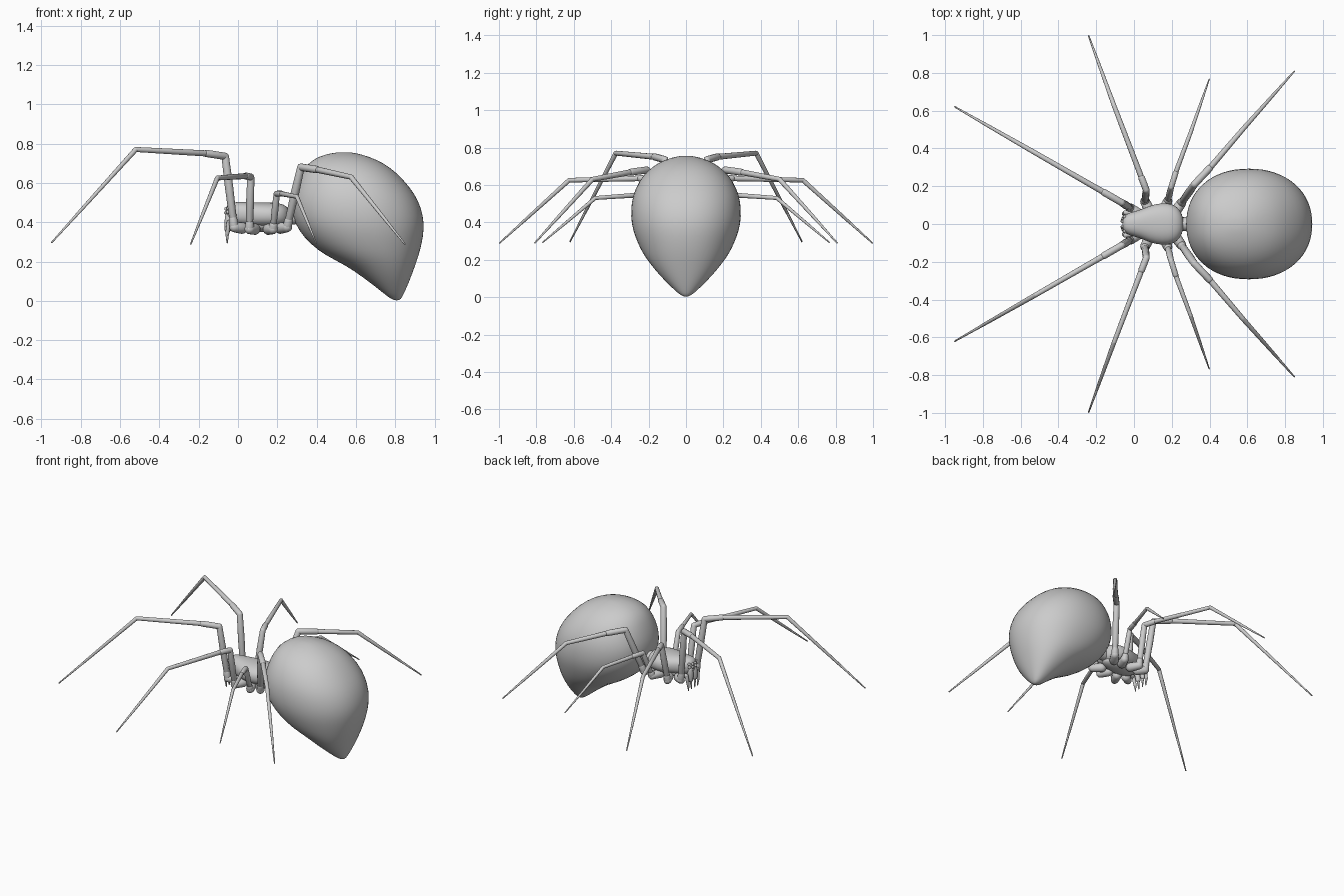
import bpy, bmesh, math
from mathutils import Vector

if "Cube" in bpy.data.objects:
    bpy.data.objects.remove(bpy.data.objects["Cube"])


def finish(bm, name, mirror=False, subsurf=0):
    bmesh.ops.recalc_face_normals(bm, faces=bm.faces)
    me = bpy.data.meshes.new(name)
    bm.to_mesh(me)
    bm.free()
    ob = bpy.data.objects.new(name, me)
    bpy.context.collection.objects.link(ob)
    for p in me.polygons:
        p.use_smooth = True
    if mirror:
        m = ob.modifiers.new("mirror", 'MIRROR')
        m.use_axis = (False, True, False)
        m.use_mirror_merge = False
    if subsurf:
        s = ob.modifiers.new("smooth", 'SUBSURF')
        s.levels = s.render_levels = subsurf
    return ob


def loft(bm, rings, sides, power=2.0):
    """Skin rings given as (centre, half axis a, half axis b)."""
    loops = []
    for c, a, b in rings:
        loop = []
        for i in range(sides):
            t = 2 * math.pi * i / sides
            ct, st = math.cos(t), math.sin(t)
            u = math.copysign(abs(ct) ** (2 / power), ct)
            v = math.copysign(abs(st) ** (2 / power), st)
            loop.append(bm.verts.new(Vector(c) + Vector(a) * u + Vector(b) * v))
        loops.append(loop)
    for p, q in zip(loops, loops[1:]):
        for i in range(sides):
            j = (i + 1) % sides
            bm.faces.new((p[i], p[j], q[j], q[i]))
    bm.faces.new(loops[0])
    bm.faces.new(loops[-1])


def segment(bm, p, q, r0, r1, swell=1.0):
    """Tapered leg segment with rounded ends."""
    p, q = Vector(p), Vector(q)
    d = q - p
    n = d.normalized()
    side = n.cross(Vector((0.3, 0.2, 1)) if abs(n.z) < 0.8 else Vector((0, 1, 0))).normalized()
    up = n.cross(side)
    prof = [(p - n * r0 * .9, r0 * .35), (p - n * r0 * .5, r0 * .85), (p, r0),
            (p.lerp(q, .5), (r0 + r1) / 2 * swell), (q, r1),
            (q + n * r1 * .5, r1 * .85), (q + n * r1 * .9, r1 * .35)]
    loft(bm, [(c, side * r, up * r) for c, r in prof], 12)


def ball(bm, c, r):
    s = bmesh.ops.create_uvsphere(bm, u_segments=16, v_segments=10, radius=1)
    for v in s['verts']:
        v.co = Vector(c) + Vector((v.co.x * r[0], v.co.y * r[1], v.co.z * r[2]))


# abdomen: horizontal slices (z, x min, x max, half width)
slices = [(.002, .795, .822, .012), (.018, .765, .835, .04), (.06, .715, .855, .085),
          (.12, .635, .88, .145), (.18, .55, .902, .193), (.23, .445, .92, .23),
          (.29, .365, .936, .26), (.36, .305, .948, .286), (.43, .275, .945, .297),
          (.51, .272, .92, .293), (.58, .29, .875, .273), (.65, .32, .81, .232),
          (.70, .355, .745, .178), (.735, .41, .665, .115), (.752, .475, .6, .05),
          (.756, .52, .56, .02)]
bm = bmesh.new()
loft(bm, [(((a + b) / 2, 0, z), ((b - a) / 2, 0, 0), (0, w, 0))
          for z, a, b, w in slices], 32, 2.15)
finish(bm, "abdomen", subsurf=1)

# carapace: slices along x (x, half width, z centre, half height)
body = [(-.062, .02, .45, .02), (-.055, .042, .448, .042), (-.03, .06, .445, .058),
        (.03, .073, .442, .062), (.08, .098, .437, .064), (.15, .114, .435, .066),
        (.21, .106, .435, .064), (.245, .075, .435, .05), (.262, .03, .435, .025)]
bm = bmesh.new()
loft(bm, [((x, 0, z), (0, w, 0), (0, 0, h)) for x, w, z, h in body], 24, 2.3)
finish(bm, "carapace", subsurf=1)

# sternum and waist
bm = bmesh.new()
ball(bm, (.12, 0, .385), (.13, .07, .035))
finish(bm, "sternum")
bm = bmesh.new()
segment(bm, (.23, 0, .42), (.31, 0, .43), .035, .04)
finish(bm, "waist")

# eyes
bm = bmesh.new()
for x, y, z in [(-.061, .013, .468), (-.062, .014, .448), (-.05, .038, .472), (-.052, .038, .452)]:
    ball(bm, (x, y, z), (.009, .009, .009))
finish(bm, "eyes", mirror=True)

# jaws and feelers
bm = bmesh.new()
segment(bm, (-.045, .022, .43), (-.053, .023, .36), .021, .015, 1.1)
segment(bm, (-.053, .023, .36), (-.055, .018, .295), .009, .003)
finish(bm, "jaws", mirror=True)
bm = bmesh.new()
segment(bm, (-.01, .055, .39), (-.045, .06, .40), .015, .013)
segment(bm, (-.045, .06, .40), (-.055, .055, .34), .012, .01)
segment(bm, (-.055, .055, .34), (-.055, .05, .295), .009, .003)
finish(bm, "feelers", mirror=True)

# legs: hip, base, knee, patella end, tibia bend, tip, thickness
legs = {
    "first_leg": [(.02, .055, .37), (-.02, .085, .375), (-.065, .113, .735),
                  (-.16, .168, .75), (-.52, .375, .77), (-.948, .62, .297), 1.0],
    "second_leg": [(.085, .065, .365), (.058, .12, .365), (.065, .18, .63),
                   (.04, .245, .635), (-.105, .625, .625), (-.24, .996, .29), .95],
    "third_leg": [(.155, .065, .365), (.178, .12, .365), (.197, .195, .545),
                  (.22, .27, .545), (.3, .485, .53), (.398, .766, .293), .82],
    "fourth_leg": [(.215, .06, .37), (.25, .11, .375), (.32, .21, .68),
                   (.4, .295, .668), (.575, .5, .63), (.848, .808, .29), 1.0],
}
for name, (hip, base, knee, pat, bend, tip, k) in legs.items():
    bm = bmesh.new()
    hip, base, knee, bend, tip = map(Vector, (hip, base, knee, bend, tip))
    ankle = bend.lerp(tip, .68)
    mid = base.lerp(knee, .12)
    segment(bm, hip, base, .03, .026)
    segment(bm, base, mid, .024, .021)
    segment(bm, mid, knee, .019 * k, .019 * k, 1.12)
    segment(bm, knee, pat, .019 * k, .019 * k)
    segment(bm, pat, bend, .016 * k, .013 * k)
    segment(bm, bend, ankle, .013 * k, .008 * k)
    segment(bm, ankle, tip, .0075 * k, .004 * k)
    finish(bm, name, mirror=True)
